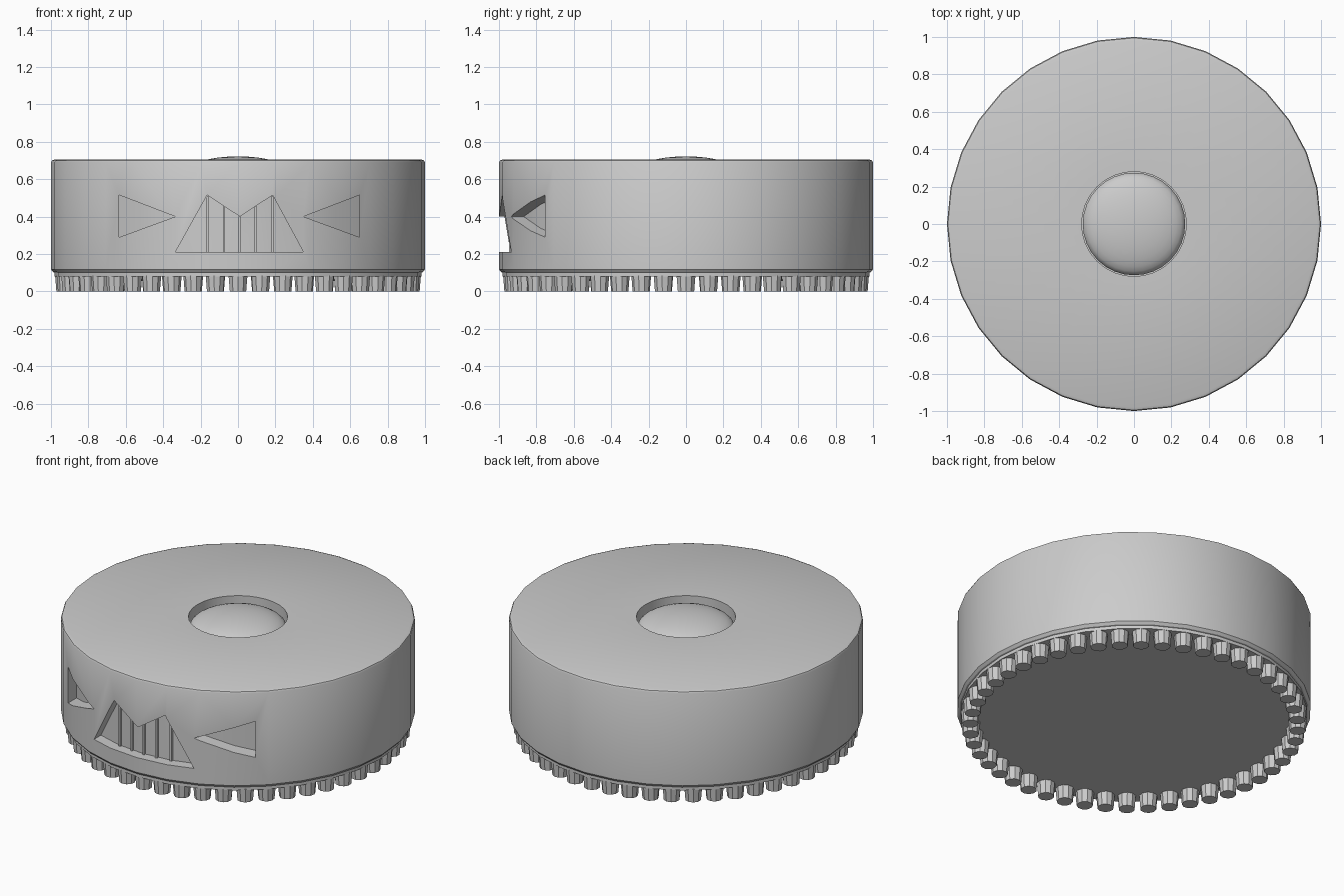
import bpy, bmesh, math

if "Cube" in bpy.data.objects:
    bpy.data.objects.remove(bpy.data.objects["Cube"])

SIDES = 32


def new_object(name, bm):
    bmesh.ops.recalc_face_normals(bm, faces=bm.faces)
    mesh = bpy.data.meshes.new(name)
    bm.to_mesh(mesh)
    bm.free()
    obj = bpy.data.objects.new(name, mesh)
    bpy.context.collection.objects.link(obj)
    return obj


def lathe(name, profile, sides=SIDES):
    """Revolve (radius, z) points; end points on the axis become poles."""
    bm = bmesh.new()
    rings = []
    for r, z in profile:
        if r == 0:
            rings.append([bm.verts.new((0, 0, z))] * sides)
        else:
            rings.append([bm.verts.new((r * math.cos(math.tau * i / sides),
                                        r * math.sin(math.tau * i / sides), z))
                          for i in range(sides)])
    for a, b in zip(rings, rings[1:]):
        for i in range(sides):
            j = (i + 1) % sides
            bm.faces.new(list(dict.fromkeys((a[i], a[j], b[j], b[i]))))
    return new_object(name, bm)


def prism(name, outline, y0, y1):
    """Extrude an (x, z) outline along y."""
    bm = bmesh.new()
    face = bm.faces.new([bm.verts.new((x, y0, z)) for x, z in outline])
    ext = bmesh.ops.extrude_face_region(bm, geom=[face])
    verts = [v for v in ext["geom"] if isinstance(v, bmesh.types.BMVert)]
    bmesh.ops.translate(bm, vec=(0, y1 - y0, 0), verts=verts)
    return new_object(name, bm)


def activate(obj):
    bpy.ops.object.select_all(action="DESELECT")
    obj.select_set(True)
    bpy.context.view_layer.objects.active = obj


def subtract(obj, cutter):
    activate(obj)
    mod = obj.modifiers.new("cut", "BOOLEAN")
    mod.operation, mod.solver, mod.object = "DIFFERENCE", "EXACT", cutter
    bpy.ops.object.modifier_apply(modifier=mod.name)


def smooth(obj, angle=30):
    activate(obj)
    bpy.ops.object.shade_smooth_by_angle(angle=math.radians(angle))


# Round body with rolled edges, lower lip and a round well in the top
body = lathe("body", [(0, .08), (.98, .08), (.98, .10), (.988, .103), (1, .118),
                      (1, .69), (.995, .70), (.98, .706), (.28, .706),
                      (.28, .60), (0, .60)])

# Shallow recesses in the front, with floors following the curve of the body
core = lathe("recess_floor_cutter", [(0, 0), (.935, 0), (.935, .9), (0, .9)])
core.hide_render = True
recesses = {
    "peaked_recess_cutter": [(-.335, .21), (-.165, .515), (.01, .40),
                             (.185, .515), (.35, .21)],
    "left_recess_cutter": [(-.635, .515), (-.635, .29), (-.335, .40)],
    "right_recess_cutter": [(.65, .515), (.65, .29), (.35, .40)],
}
cutters = []
for name, outline in recesses.items():
    cutter = prism(name, outline, -1.1, -.5)
    cutter.hide_render = True
    subtract(cutter, core)
    subtract(body, cutter)
    cutters.append(cutter)
for helper in cutters + [core]:
    bpy.data.objects.remove(helper)
smooth(body)

# Thin upright bars in the peaked recess
for i, (x, top) in enumerate([(-.165, .51), (-.075, .455), (.01, .40),
                              (.095, .455), (.185, .51)]):
    y = -math.sqrt(.935 ** 2 - x * x)
    prism(f"recess_bar_{i + 1}", [(x - .006, .21), (x + .006, .21),
                                  (x + .006, top), (x - .006, top)],
          y - .012, y + .03)

# Button dome in the top well
dome = lathe("top_button", [(0, .605), (.274, .605)] +
             [(.274 * math.cos(a), .64 + .082 * math.sin(a))
              for a in (math.pi / 2 * k / 8 for k in range(8))] + [(0, .722)])
smooth(dome, 40)

# Ring of small tapered pegs under the body
PEGS = 48
for i in range(PEGS):
    a = math.tau * i / PEGS
    peg = lathe(f"foot_peg_{i + 1}", [(0, 0), (.046, 0), (.053, .085), (0, .085)], 10)
    peg.location = (.925 * math.cos(a), .925 * math.sin(a), 0)
    peg.rotation_euler.z = a
